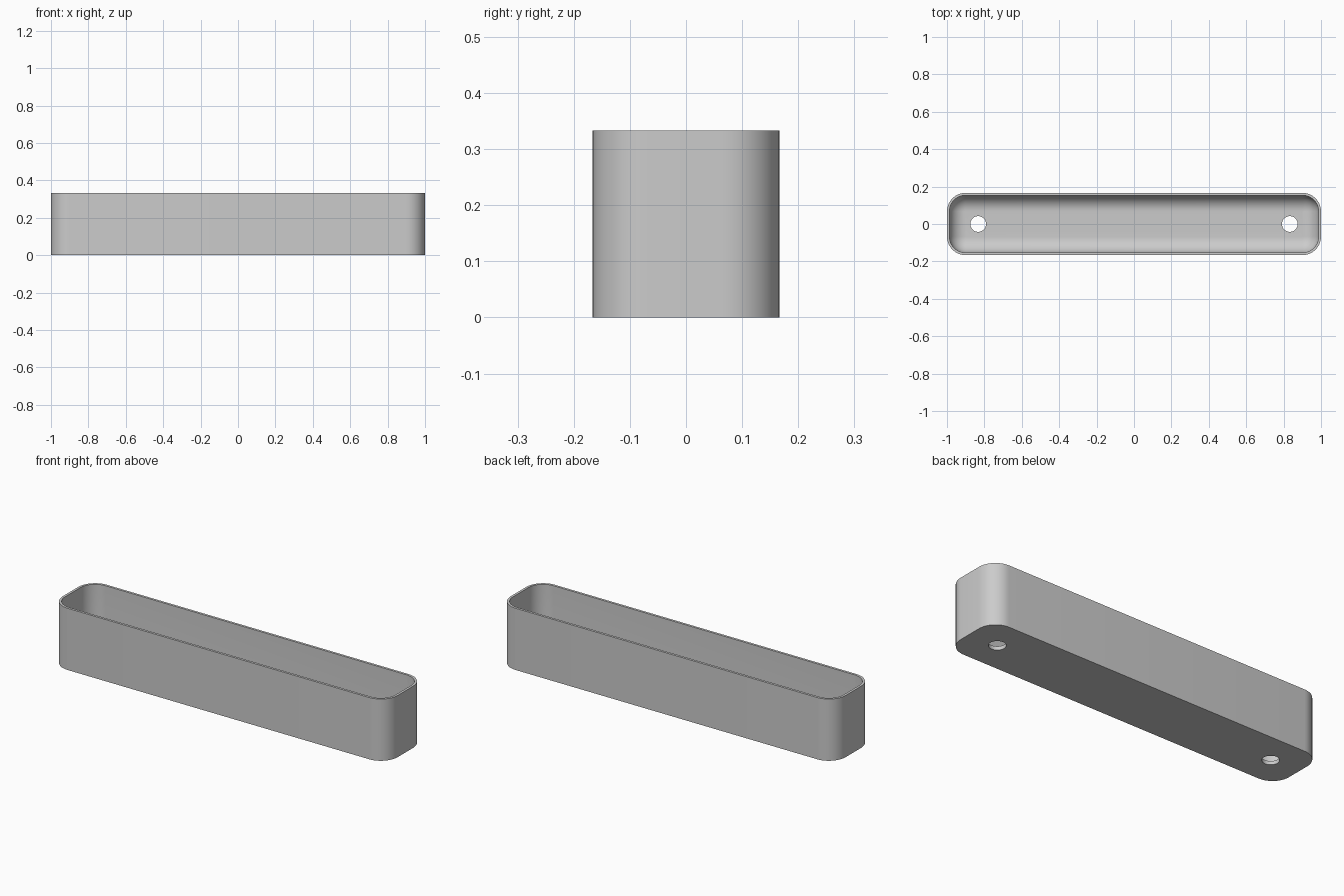
import bpy, bmesh
from math import sin, cos, pi

cube = bpy.data.objects.get("Cube")
if cube:
    bpy.data.objects.remove(cube, do_unlink=True)

LENGTH, WIDTH, HEIGHT = 2.0, 0.333, 0.333
CORNER, WALL, FLOOR, FILLET = 0.1, 0.013, 0.02, 0.085
HOLE_X, HOLE_R = 0.833, 0.042
SEGMENTS = 12

grey = bpy.data.materials.new("light grey")
grey.use_nodes = True
colour = (0.6, 0.6, 0.6, 1)
grey.diffuse_color = colour
grey.node_tree.nodes["Principled BSDF"].inputs["Base Color"].default_value = colour


def ring(bm, inset, z):
    """Rounded rectangle of vertices, inset from the outer outline."""
    radius = CORNER - inset
    cx, cy = LENGTH / 2 - CORNER, WIDTH / 2 - CORNER
    verts = []
    for k, (sx, sy) in enumerate([(1, 1), (-1, 1), (-1, -1), (1, -1)]):
        for i in range(SEGMENTS + 1):
            a = (k + i / SEGMENTS) * pi / 2
            verts.append(bm.verts.new((sx * cx + radius * cos(a),
                                       sy * cy + radius * sin(a), z)))
    return verts


# Tray: outer wall, thin rim, inner wall, rounded inner edge and floor
bm = bmesh.new()
levels = [(0, 0), (0, HEIGHT), (WALL, HEIGHT)]
for i in range(SEGMENTS + 1):
    a = i / SEGMENTS * pi / 2
    levels.append((WALL + FILLET * (1 - cos(a)), FLOOR + FILLET * (1 - sin(a))))
rings = [ring(bm, *level) for level in levels]
for low, high in zip(rings, rings[1:]):
    for i in range(len(low)):
        j = (i + 1) % len(low)
        bm.faces.new((low[i], low[j], high[j], high[i]))
bm.faces.new(rings[0][::-1])
bm.faces.new(rings[-1])
bmesh.ops.recalc_face_normals(bm, faces=bm.faces[:])
mesh = bpy.data.meshes.new("planter_tray")
bm.to_mesh(mesh)
bm.free()
mesh.materials.append(grey)
tray = bpy.data.objects.new("planter_tray", mesh)
bpy.context.collection.objects.link(tray)
bpy.context.view_layer.objects.active = tray

# Drain holes near both ends
for side in (-1, 1):
    bpy.ops.mesh.primitive_cylinder_add(vertices=40, radius=HOLE_R, depth=0.1,
                                        location=(side * HOLE_X, 0, 0))
    cutter = bpy.context.object
    cutter.name = "hole_cutter"
    cutter.hide_render = True
    cutter.data.materials.append(grey)
    cut = tray.modifiers.new("drain_hole", 'BOOLEAN')
    cut.operation = 'DIFFERENCE'
    cut.solver = 'EXACT'
    cut.object = cutter
    bpy.context.view_layer.objects.active = tray
    bpy.ops.object.modifier_apply(modifier=cut.name)
    bpy.data.objects.remove(cutter, do_unlink=True)

# Smooth curves, crisp rim and base
bpy.ops.object.select_all(action='DESELECT')
tray.select_set(True)
bpy.context.view_layer.objects.active = tray
bpy.ops.object.shade_smooth_by_angle(angle=pi / 6)
